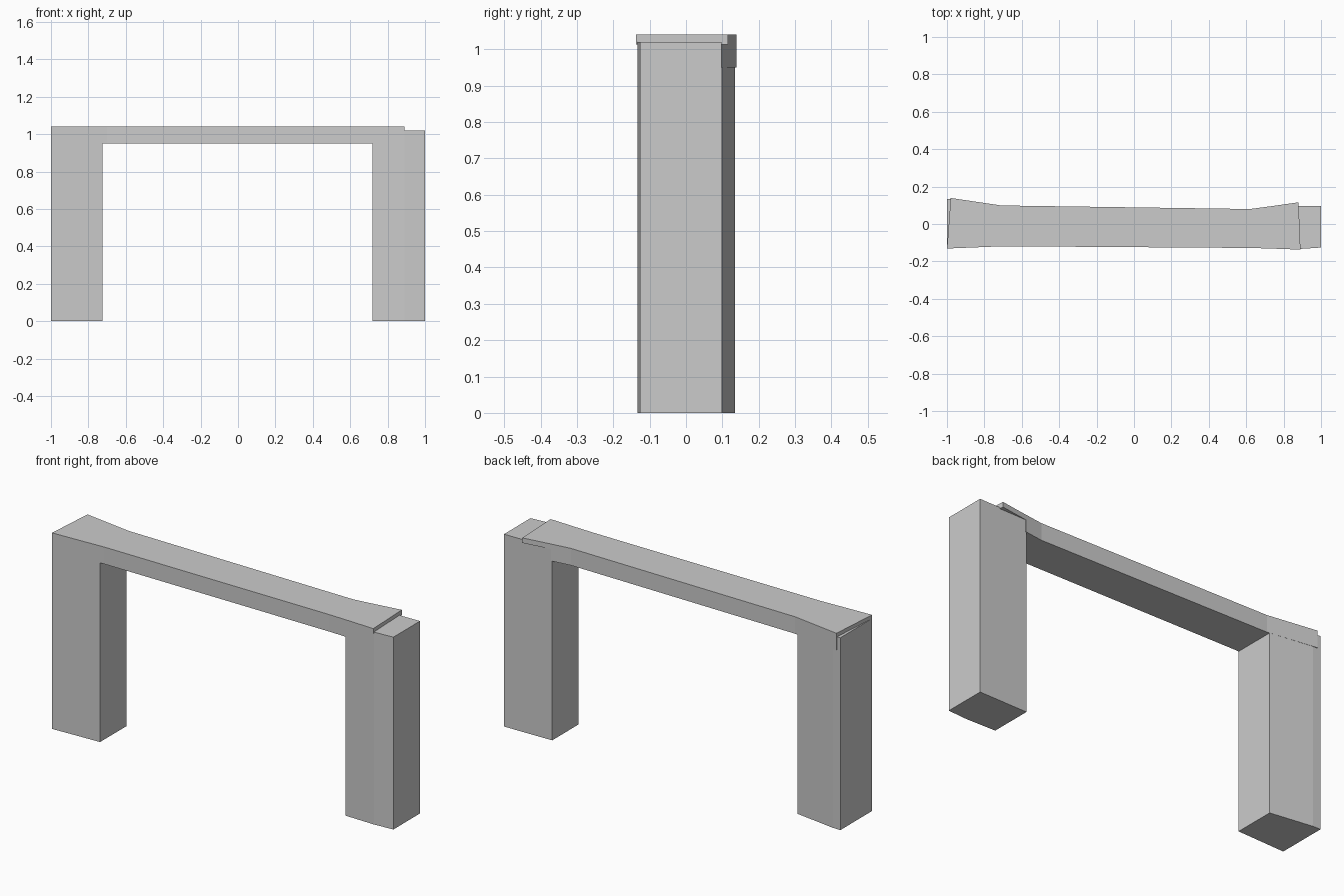
import bpy, bmesh

if "Cube" in bpy.data.objects:
    bpy.data.objects.remove(bpy.data.objects["Cube"])


def finish(name, bm):
    bmesh.ops.recalc_face_normals(bm, faces=bm.faces[:])
    mesh = bpy.data.meshes.new(name)
    bm.to_mesh(mesh)
    bm.free()
    bpy.context.collection.objects.link(bpy.data.objects.new(name, mesh))


def prism(name, outline, z0, z1):
    """Extrude a plan outline straight up."""
    bm = bmesh.new()
    base = bm.faces.new([bm.verts.new((x, y, z0)) for x, y in outline])
    top = bmesh.ops.extrude_face_region(bm, geom=[base])["geom"]
    verts = [g for g in top if isinstance(g, bmesh.types.BMVert)]
    bmesh.ops.translate(bm, verts=verts, vec=(0, 0, z1 - z0))
    finish(name, bm)


def loft(name, stations, top):
    """Skin rectangular sections: front (x, y), back (x, y), underside z."""
    bm = bmesh.new()
    rings = [[bm.verts.new(c) for c in ((fx, fy, z), (bx, by, z), (bx, by, top), (fx, fy, top))]
             for fx, fy, bx, by, z in stations]
    for a, b in zip(rings, rings[1:]):
        for i in range(4):
            j = (i + 1) % 4
            if (a[i].co - b[i].co).length > 1e-5 or (a[j].co - b[j].co).length > 1e-5:
                bm.faces.new((a[i], a[j], b[j], b[i]))
    bm.faces.new(rings[0])
    bm.faces.new(rings[-1])
    bmesh.ops.remove_doubles(bm, verts=bm.verts[:], dist=1e-5)
    finish(name, bm)


# Upright stones, slightly irregular in plan
prism("left_upright", [(-1, -0.13), (-0.725, -0.12), (-0.725, 0.101),
                       (-0.955, 0.134), (-1, 0.135)], 0, 1.02)
prism("right_upright", [(0.72, -0.129), (0.89, -0.133), (1, -0.126),
                        (1, 0.097), (0.72, 0.093)], 0, 1.02)

# Lintel: waisted beam, notched thinner where it rests on the right upright
loft("lintel", [
    (-1.00, -0.131, -0.98, 0.139, 0.95),
    (-0.70, -0.119, -0.71, 0.099, 0.95),
    (0.62, -0.128, 0.62, 0.080, 0.95),
    (0.725, -0.131, 0.725, 0.094, 0.95),
    (0.725, -0.131, 0.725, 0.094, 1.013),
    (0.89, -0.137, 0.88, 0.116, 1.013),
], 1.04)
